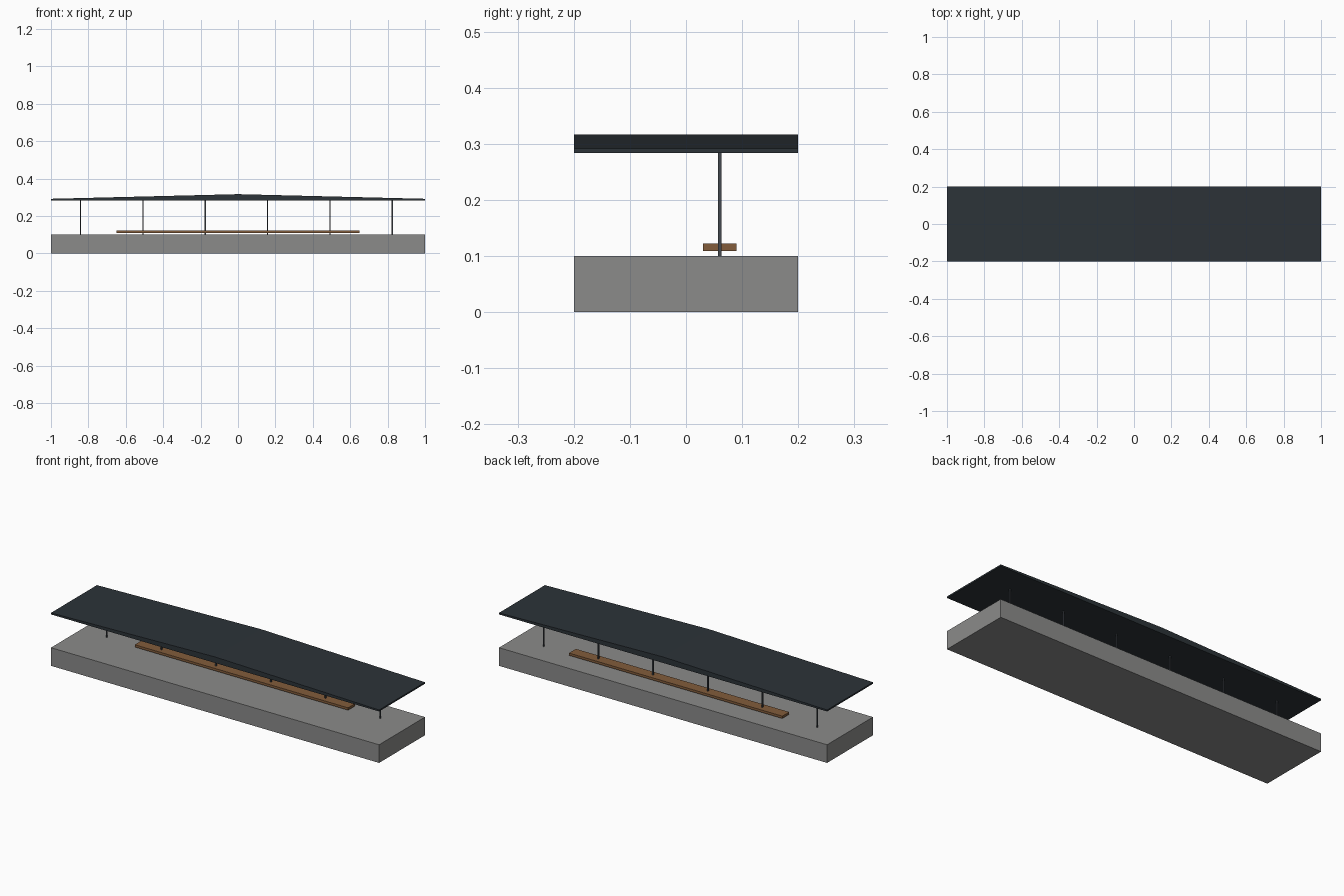
import bpy
import bmesh

if "Cube" in bpy.data.objects:
    bpy.data.objects.remove(bpy.data.objects["Cube"])


def material(name, hex_rgb):
    """Flat colour from an sRGB hex value."""
    def linear(v):
        v /= 255
        return v / 12.92 if v <= 0.04045 else ((v + 0.055) / 1.055) ** 2.4
    m = bpy.data.materials.new(name)
    m.diffuse_color = [linear((hex_rgb >> s) & 255) for s in (16, 8, 0)] + [1]
    m.use_nodes = True
    m.node_tree.nodes["Principled BSDF"].inputs["Base Color"].default_value = m.diffuse_color
    return m


def prism(name, profile, y0, y1, mat):
    """Extrude an (x, z) outline along y."""
    bm = bmesh.new()
    face = bm.faces.new([bm.verts.new((x, y0, z)) for x, z in profile])
    new = bmesh.ops.extrude_face_region(bm, geom=[face])["geom"]
    bmesh.ops.translate(bm, vec=(0, y1 - y0, 0),
                        verts=[v for v in new if isinstance(v, bmesh.types.BMVert)])
    bmesh.ops.recalc_face_normals(bm, faces=bm.faces)
    mesh = bpy.data.meshes.new(name)
    bm.to_mesh(mesh)
    bm.free()
    mesh.materials.append(mat)
    obj = bpy.data.objects.new(name, mesh)
    bpy.context.collection.objects.link(obj)
    return obj


def box(name, x0, x1, y0, y1, z0, z1, mat):
    return prism(name, [(x0, z0), (x1, z0), (x1, z1), (x0, z1)], y0, y1, mat)


concrete = material("concrete grey", 0x8B8B8A)
slate = material("dark slate", 0x2C3338)
steel = material("steel grey", 0x42474D)
wood = material("brown wood", 0x825C3B)

# Platform slab
box("platform", -1, 1, -0.2, 0.2, 0, 0.1, concrete)

# Long bench plank threaded by the posts
box("bench", -0.65, 0.65, 0.03, 0.09, 0.109, 0.122, wood)

# Row of slim roof posts
R = 0.08 / 24
for i in range(6):
    x = -0.8417 + i / 3
    box(f"post_{i + 1}", x - R, x + R, 0.06 - R, 0.06 + R, 0.1, 0.2834, steel)

# Shallow gabled roof with flat underside
prism("roof", [(-1, 0.2833), (1, 0.2833), (1, 0.2917), (0, 0.3165), (-1, 0.2917)],
      -0.2, 0.2, slate)
